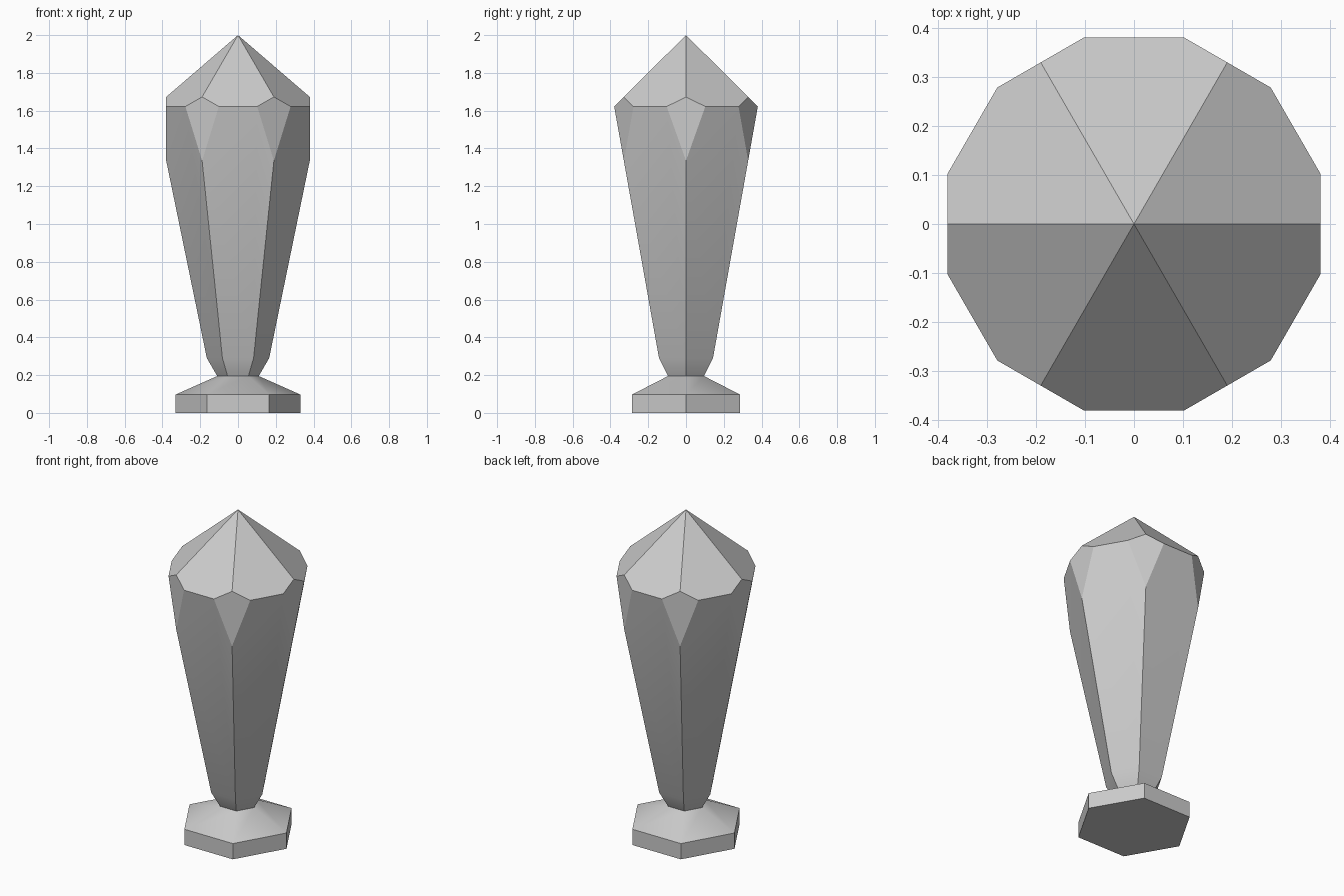
import bpy, bmesh
from math import cos, sin, radians
from mathutils import Vector

cube = bpy.data.objects.get("Cube")
if cube:
    bpy.data.objects.remove(cube)

SIDES = 6

grey = bpy.data.materials.new("plain grey")
grey.use_nodes = True
colour = (0.6, 0.6, 0.6, 1)
grey.diffuse_color = colour
grey.node_tree.nodes["Principled BSDF"].inputs["Base Color"].default_value = colour


def direction(i):
    a = radians(360 / SIDES * i)
    return Vector((cos(a), sin(a), 0))


def lathe(bm, profile):
    """Stack hexagonal rings of (radius, height); radius 0 makes a point."""
    previous = None
    for r, z in profile:
        up = Vector((0, 0, z))
        if r:
            ring = [bm.verts.new(direction(i) * r + up) for i in range(SIDES)]
        else:
            ring = [bm.verts.new(up)] * SIDES
        if previous:
            for i in range(SIDES):
                j = (i + 1) % SIDES
                corners = [previous[i], previous[j], ring[j], ring[i]]
                bm.faces.new(list(dict.fromkeys(corners)))
        else:
            first = ring
        previous = ring
    return first


def finish(bm, name):
    bmesh.ops.recalc_face_normals(bm, faces=bm.faces)
    mesh = bpy.data.meshes.new(name)
    bm.to_mesh(mesh)
    bm.free()
    mesh.materials.append(grey)
    obj = bpy.data.objects.new(name, mesh)
    bpy.context.collection.objects.link(obj)
    bpy.ops.object.select_all(action="DESELECT")
    obj.select_set(True)
    bpy.context.view_layer.objects.active = obj
    bpy.ops.object.shade_smooth_by_angle(angle=radians(30))


# Hexagonal foot with a sloping top that meets the neck
bm = bmesh.new()
bottom = lathe(bm, [(0.33, 0), (0.33, 0.097), (0.11, 0.195)])
bm.faces.new(bottom)
finish(bm, "foot")

# Tapered gem with a pointed crown
bm = bmesh.new()
lathe(bm, [(0.11, 0.195), (0.165, 0.29), (0.439, 1.622), (0, 2)])

# Slice off each shoulder corner to leave a kite-shaped facet
for i in range(SIDES):
    d = direction(i)
    cut = bmesh.ops.bisect_plane(
        bm, geom=bm.verts[:] + bm.edges[:] + bm.faces[:],
        plane_co=d * 0.38, plane_no=d, clear_outer=True)
    rim = [e for e in cut["geom_cut"] if isinstance(e, bmesh.types.BMEdge)]
    bmesh.ops.edgeloop_fill(bm, edges=rim)
finish(bm, "gem")
